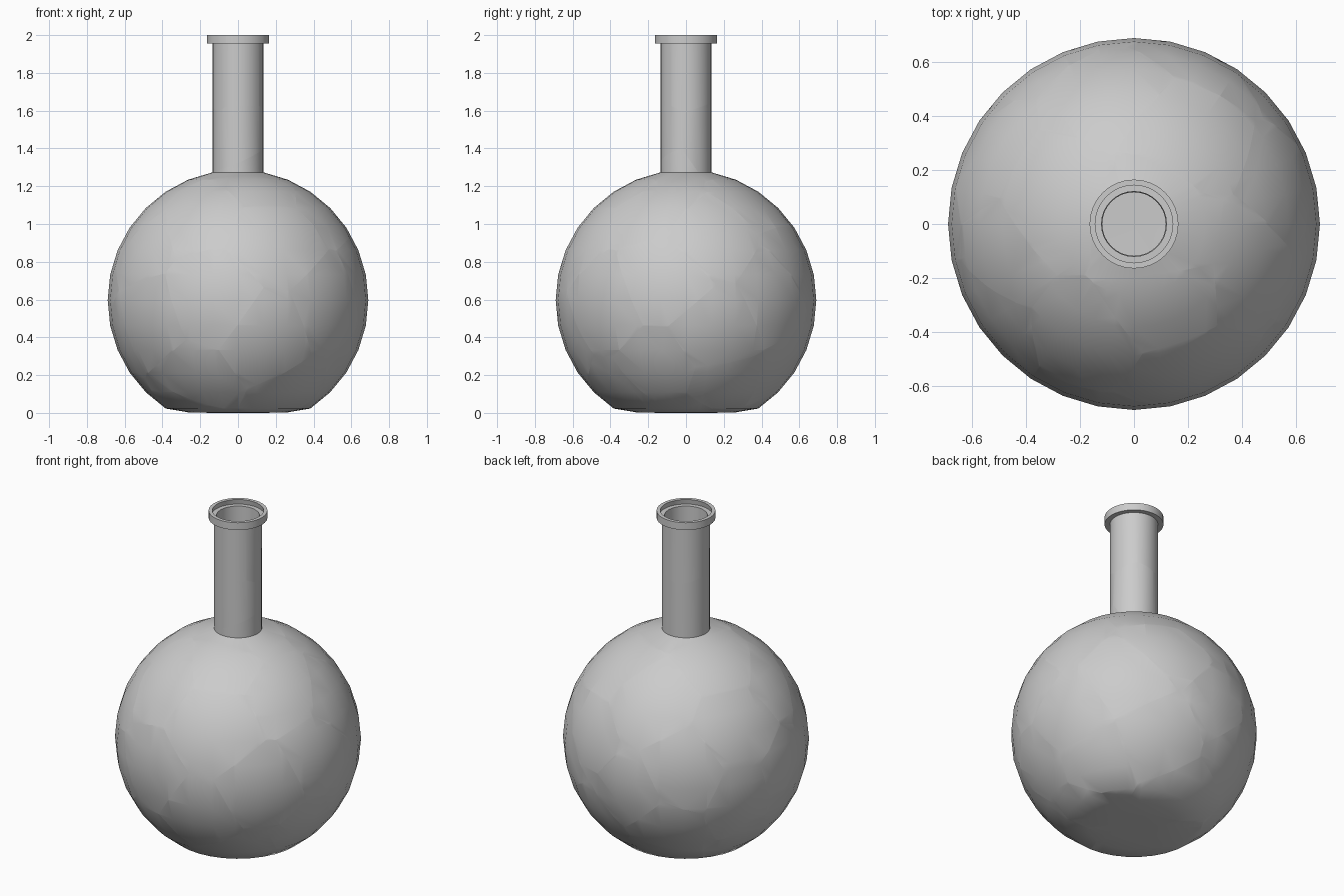
import bpy, bmesh, math, random
from mathutils import Vector

if "Cube" in bpy.data.objects:
    bpy.data.objects.remove(bpy.data.objects["Cube"])

random.seed(4)
SIDES, WALL = 32, 0.021
R, CZ = 0.69, 0.597

# Outer profile (radius, height): flattened base, round bulb, neck, stepped rim
profile = [(0.135, 0.0), (0.264, 0.003)]
for k in range(-5, 8):
    a = math.radians(11.25 * k)
    profile.append((R * math.cos(a), CZ + R * math.sin(a)))
profile += [(0.135, 1.955), (0.165, 1.955), (0.165, 2.0)]


def make_sheet():
    """Lathe the outer skin; each vertex remembers its matching inner-wall point."""
    bm = bmesh.new()
    inner = bm.verts.layers.float_vector.new("inner")
    rings = []
    for r, z in profile:
        rings.append([bm.verts.new((r * math.cos(2 * math.pi * i / SIDES),
                                    r * math.sin(2 * math.pi * i / SIDES), z))
                      for i in range(SIDES)])
    pole = bm.verts.new((0, 0, 0))
    for i in range(SIDES):
        j = (i + 1) % SIDES
        bm.faces.new((pole, rings[0][j], rings[0][i]))
        for lo, hi in zip(rings, rings[1:]):
            bm.faces.new((lo[i], lo[j], hi[j], hi[i]))
    bm.normal_update()
    for v in bm.verts:
        v[inner] = v.co - v.normal * WALL
    return bm


def thicken(sheet):
    """Close a piece of skin into a solid shard."""
    layer = sheet.verts.layers.float_vector["inner"]
    bm = bmesh.new()
    out = {v: bm.verts.new(v.co) for v in sheet.verts}
    inn = {v: bm.verts.new(v[layer]) for v in sheet.verts}
    for f in sheet.faces:
        bm.faces.new([out[v] for v in f.verts])
        bm.faces.new([inn[v] for v in reversed(f.verts)])
    for e in sheet.edges:
        if e.is_boundary:
            loop = e.link_loops[0]
            a, b = loop.vert, loop.link_loop_next.vert
            bm.faces.new((out[b], out[a], inn[a], inn[b]))
    return bm


def add_object(bm, name):
    mesh = bpy.data.meshes.new(name)
    bm.to_mesh(mesh)
    bm.free()
    mesh.shade_smooth()
    mesh.set_sharp_from_angle(angle=math.radians(40))
    bpy.context.collection.objects.link(bpy.data.objects.new(name, mesh))


# Shard centres: scattered evenly over the bulb, then two rings on the neck
seeds = []
COUNT = 36
for i in range(COUNT):
    h = 1 - 2 * (i + 0.5) / COUNT
    a = i * 2.39996
    s = math.sqrt(1 - h * h)
    d = Vector((s * math.cos(a), s * math.sin(a), h))
    d += Vector([random.uniform(-0.17, 0.17) for _ in range(3)])
    p = d.normalized() * R + Vector((0, 0, CZ))
    seeds.append(("bulb_shard", p))
for name, z, n, turn in (("neck_shard", 1.43, 3, 0.9), ("rim_shard", 1.81, 4, 0.3)):
    for i in range(n):
        a = turn + 2 * math.pi * i / n + random.uniform(-0.25, 0.25)
        seeds.append((name, Vector((0.13 * math.cos(a), 0.13 * math.sin(a),
                                    z + random.uniform(-0.01, 0.01)))))

# Split the flask into touching shards along the planes between centres
sheet = make_sheet()
for name, p in seeds:
    piece = sheet.copy()
    for _, q in sorted(seeds, key=lambda s: (s[1] - p).length)[1:]:
        bmesh.ops.bisect_plane(piece, geom=piece.verts[:] + piece.edges[:] + piece.faces[:],
                               dist=1e-5, plane_co=(p + q) / 2,
                               plane_no=(q - p).normalized(), clear_outer=True)
    if piece.faces:
        add_object(thicken(piece), name)
    piece.free()
sheet.free()
